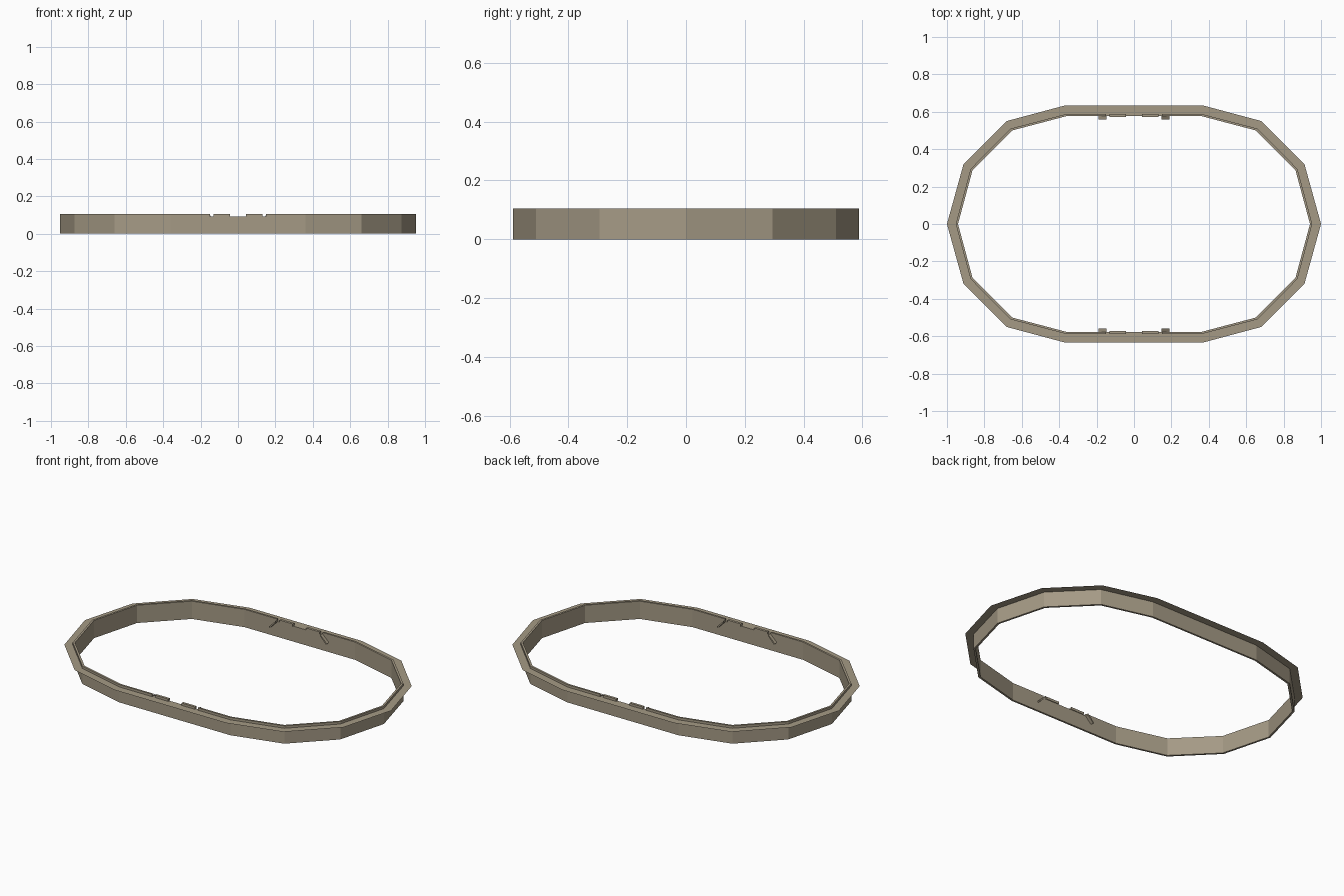
import bpy, bmesh
from mathutils import Matrix

if "Cube" in bpy.data.objects:
    bpy.data.objects.remove(bpy.data.objects["Cube"])

mat = bpy.data.materials.new("warm_grey_tan")
mat.diffuse_color = (0.376, 0.323, 0.235, 1)
mat.use_nodes = True
mat.node_tree.nodes["Principled BSDF"].inputs["Base Color"].default_value = mat.diffuse_color


def oval(a, b, c, d):
    """14-sided oval from its quarter: tip x, then three corner points."""
    q = [b, c, d]
    return ([(a, 0)] + q + [(-x, y) for x, y in reversed(q)] + [(-a, 0)]
            + [(-x, -y) for x, y in q] + [(x, -y) for x, y in reversed(q)])


RIM = oval(1.0, (0.912, 0.318), (0.682, 0.55), (0.368, 0.634))
OUTER = oval(0.953, (0.874, 0.294), (0.66, 0.51), (0.362, 0.588))
INNER = oval(0.941, (0.863, 0.289), (0.652, 0.5), (0.36, 0.577))


def finish(bm, name):
    mesh = bpy.data.meshes.new(name)
    bm.to_mesh(mesh)
    bm.free()
    mesh.materials.append(mat)
    ob = bpy.data.objects.new(name, mesh)
    bpy.context.collection.objects.link(ob)
    return ob


def loft(name, loops, closed):
    """Skin a series of (outline, z) loops."""
    bm = bmesh.new()
    rings = [[bm.verts.new((x, y, z)) for x, y in pts] for pts, z in loops]
    pairs = list(zip(rings, rings[1:]))
    if closed:
        pairs.append((rings[-1], rings[0]))
    for r, s in pairs:
        for i in range(len(r)):
            j = (i + 1) % len(r)
            bm.faces.new((r[i], r[j], s[j], s[i]))
    if closed:
        bmesh.ops.recalc_face_normals(bm, faces=bm.faces)
    return finish(bm, name)


def box(name, lo, hi):
    bm = bmesh.new()
    size = [h - l for l, h in zip(lo, hi)]
    mid = [(h + l) / 2 for l, h in zip(lo, hi)]
    bmesh.ops.create_cube(bm, size=1, matrix=Matrix.Translation(mid) @ Matrix.Diagonal((*size, 1)))
    return finish(bm, name)


# Upright wall and the flat sheet rim around its outside
wall = loft("wall", [(OUTER, 0), (OUTER, 0.105), (INNER, 0.105), (INNER, 0)], True)
rim = loft("rim", [(RIM, 0.091), (OUTER, 0.091)], False)

# Notches in the top edge of both long sides
for x0, x1 in ((-0.149, -0.13), (-0.044, 0.044), (0.13, 0.149)):
    cutter = box("notch_cutter", (x0, -0.62, 0.091), (x1, 0.62, 0.13))
    cutter.hide_render = True
    cutter.hide_set(True)
    mod = wall.modifiers.new("notch", "BOOLEAN")
    mod.operation = "DIFFERENCE"
    mod.solver = "EXACT"
    mod.object = cutter

# Slanted inner brackets hanging from the notches, and thin pads between them
for side, label in ((-1, "front"), (1, "back")):
    for sx, hand in ((-1, "left"), (1, "right")):
        bm = bmesh.new()
        profile = [(0.147, 0.098), (0.147, 0.088), (0.184, 0.05), (0.19, 0.056)]
        face = bm.faces.new([bm.verts.new((sx * x, side * 0.578, z)) for x, z in profile])
        ext = bmesh.ops.extrude_face_region(bm, geom=[face])["geom"]
        for v in ext:
            if isinstance(v, bmesh.types.BMVert):
                v.co.y = side * 0.558
        bmesh.ops.recalc_face_normals(bm, faces=bm.faces)
        finish(bm, f"{label}_{hand}_bracket")
        xs = sorted((sx * 0.044, sx * 0.13))
        ys = sorted((side * 0.573, side * 0.578))
        box(f"{label}_{hand}_pad", (xs[0], ys[0], 0.091), (xs[1], ys[1], 0.105))
